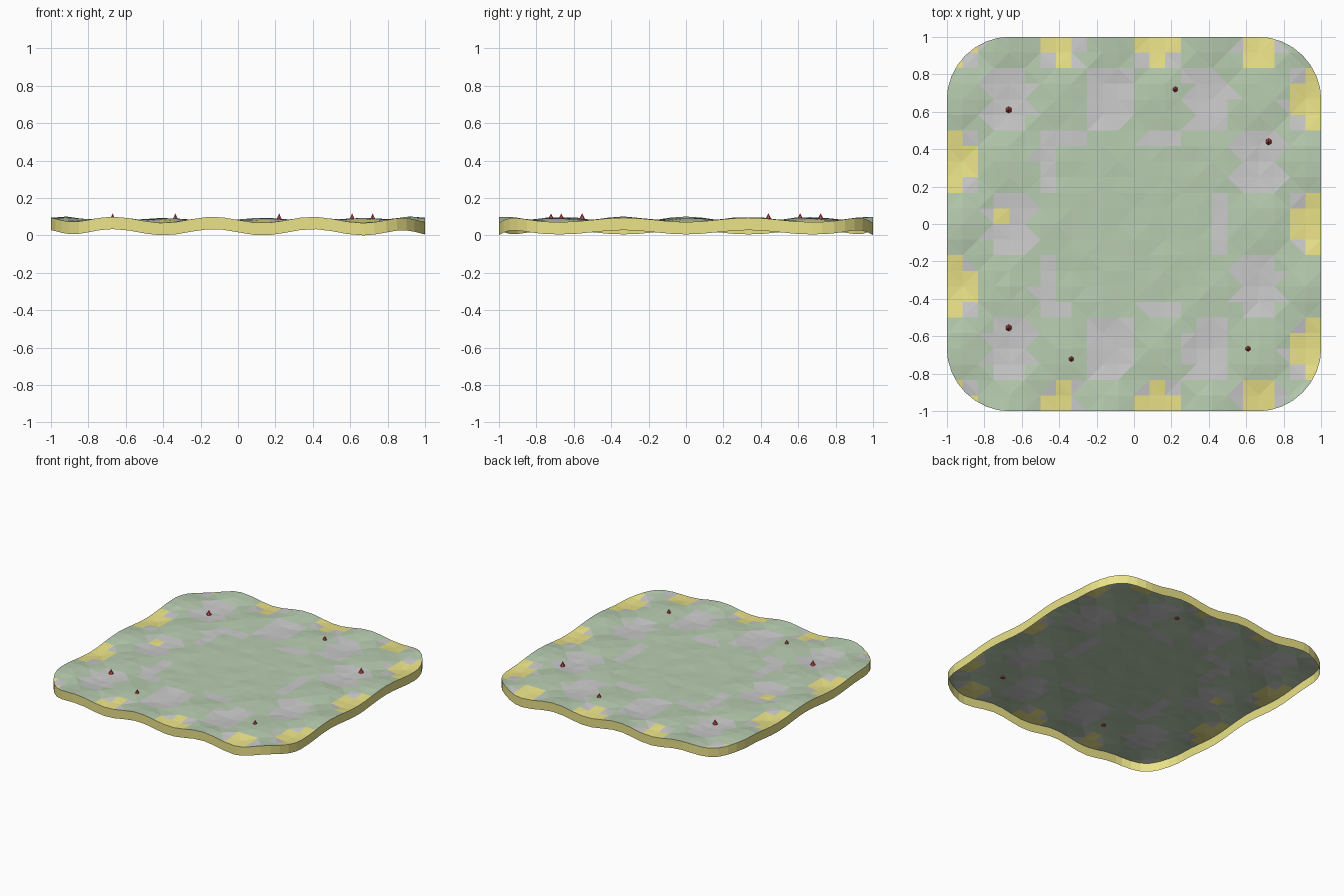
import bpy, bmesh, math, random
from mathutils import Vector

if "Cube" in bpy.data.objects:
    bpy.data.objects.remove(bpy.data.objects["Cube"])
random.seed(4)

N, CELL = 24, 2 / 24
MID, AMP, RIM = 0.083, 0.0165, 0.066
CORNER = 0.34


def material(name, rgb):
    m = bpy.data.materials.new(name)
    m.diffuse_color = (*rgb, 1)
    m.use_nodes = True
    m.node_tree.nodes["Principled BSDF"].inputs["Base Color"].default_value = m.diffuse_color
    return m


green = material("grass_green", (0.48, 0.61, 0.44))
grey = material("stone_grey", (0.8, 0.8, 0.8))
yellow = material("sand_yellow", (0.83, 0.77, 0.25))
red = material("marker_red", (0.6, 0.08, 0.08))


def wave(x, y):
    return math.sin(11.8 * x) * math.cos(9.42 * y)


def height(x, y):
    # waves fade out towards the level middle
    fade = min(1, max(0, (max(abs(x), abs(y)) - 0.3) / 0.6))
    return MID + AMP * wave(x, y) * fade


def add_object(name, bm, mats):
    me = bpy.data.meshes.new(name)
    bm.to_mesh(me)
    bm.free()
    for m in mats:
        me.materials.append(m)
    ob = bpy.data.objects.new(name, me)
    bpy.context.collection.objects.link(ob)
    return ob


# Ground sheet: grid of triangles, coloured by height
bm = bmesh.new()
v = [[bm.verts.new((-1 + i * CELL, -1 + j * CELL, 0)) for j in range(N + 1)] for i in range(N + 1)]
for i in range(N):
    for j in range(N):
        a, b, c, d = v[i][j], v[i + 1][j], v[i + 1][j + 1], v[i][j + 1]
        tris = [(a, b, c), (a, c, d)] if (i + j) % 2 else [(a, b, d), (b, c, d)]
        cx, cy = -1 + (i + 0.5) * CELL, -1 + (j + 0.5) * CELL
        sandy = (wave(cx, cy) < -0.33 and max(abs(cx), abs(cy)) > 0.83) or (i, j) == (3, 12)
        for t in tris:
            f = bm.faces.new(t)
            p = f.calc_center_median()
            stony = wave(p.x, p.y) < -0.12 + random.uniform(-0.1, 0.1) and max(abs(p.x), abs(p.y)) > 0.43
            f.material_index = 2 if sandy else 1 if stony else 0

# Round off the four corners with tangent cuts
STEPS = 8
for sx in (-1, 1):
    for sy in (-1, 1):
        for k in range(STEPS):
            t = (k + 0.5) / STEPS * math.pi / 2
            n = Vector((sx * math.cos(t), sy * math.sin(t), 0))
            co = Vector((sx * (1 - CORNER), sy * (1 - CORNER), 0)) + n * CORNER
            bmesh.ops.bisect_plane(bm, geom=bm.verts[:] + bm.edges[:] + bm.faces[:],
                                   plane_co=co, plane_no=n, clear_outer=True)
bmesh.ops.triangulate(bm, faces=bm.faces[:])
for p in bm.verts:
    p.co.z = height(p.co.x, p.co.y)
    if not p.is_boundary:
        p.co.z += random.uniform(-0.0025, 0.0025)

# Rim: wall hanging from the sheet's outline, open underneath
rim = bmesh.new()
for e in bm.edges:
    if e.is_boundary:
        a, b = [p.vert.co.copy() for p in (e.link_loops[0], e.link_loops[0].link_loop_next)]
        down = Vector((0, 0, RIM))
        rim.faces.new([rim.verts.new(q) for q in (b, a, a - down, b - down)])
bmesh.ops.remove_doubles(rim, verts=rim.verts[:], dist=1e-5)
add_object("ground_sheet", bm, [green, grey, yellow])
add_object("rim_wall", rim, [yellow])

# Small red cones standing on the ground
for x, y in [(-0.67, 0.61), (0.22, 0.72), (0.72, 0.44), (-0.67, -0.555), (-0.335, -0.722), (0.61, -0.667)]:
    bpy.ops.mesh.primitive_cone_add(vertices=6, radius1=0.018, depth=0.036, location=(x, y, 0.1))
    cone = bpy.context.object
    cone.name = "marker_cone"
    cone.data.materials.append(red)
